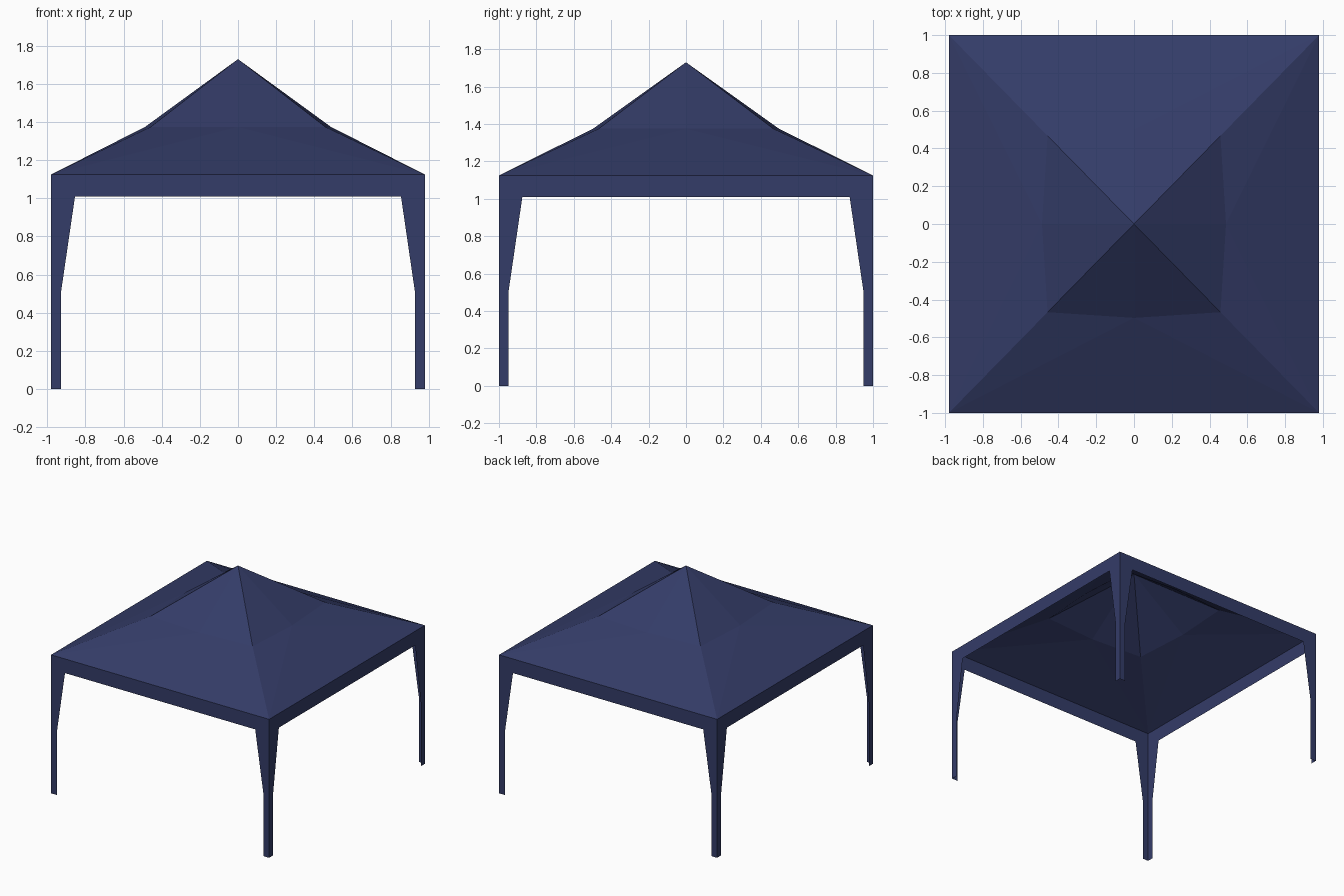
import bpy

if "Cube" in bpy.data.objects:
    bpy.data.objects.remove(bpy.data.objects["Cube"])

HX, HY = 0.98, 1.0                      # half sizes of the canopy
Z_KNEE, Z_VAL, Z_EAVE, Z_BEND, Z_PEAK = 0.51, 1.01, 1.125, 1.375, 1.73

navy = bpy.data.materials.new("navy fabric")
navy.diffuse_color = (0.034, 0.045, 0.138, 1)
navy.use_nodes = True
navy.node_tree.nodes["Principled BSDF"].inputs["Base Color"].default_value = navy.diffuse_color


def make(name, faces):
    """Flat mesh object from a list of faces, each a list of points."""
    verts, index, polys = [], {}, []
    for face in faces:
        poly = []
        for p in face:
            key = tuple(round(c, 4) for c in p)
            if key not in index:
                index[key] = len(verts)
                verts.append(key)
            poly.append(index[key])
        polys.append(poly)
    me = bpy.data.meshes.new(name)
    me.from_pydata(verts, [], polys)
    me.materials.append(navy)
    ob = bpy.data.objects.new(name, me)
    bpy.context.collection.objects.link(ob)
    return ob


def side(k, u, z, out=1.0):
    """Point on side k (front, right, back, left); u runs -1..1 anticlockwise."""
    x, y = [(u, -out), (out, u), (-u, out), (-out, -u)][k]
    return (x * HX, y * HY, z)


roof, valance, legs = [], [], []
for k in range(4):
    half = HX if k % 2 == 0 else HY
    # roof: steep top, shallower skirt, bend slightly bowed at mid-side
    peak = (0, 0, Z_PEAK)
    a, b = side(k, -0.467, Z_BEND, 0.467), side(k, 0.467, Z_BEND, 0.467)
    mid = side(k, 0, Z_BEND, 0.497)
    ea, eb = side(k, -1, Z_EAVE), side(k, 1, Z_EAVE)
    roof += [[a, mid, peak], [mid, b, peak],
             [ea, mid, a], [ea, eb, mid], [eb, b, mid]]
    # hanging valance
    valance.append([side(k, -1, Z_VAL), side(k, 1, Z_VAL), eb, ea])
    # tapered leg panels, two per corner forming an L
    w, wt = 1 - 0.052 / half, 1 - 0.125 / half
    for s in (-1, 1):
        leg = [side(k, s, 0), side(k, s, Z_VAL), side(k, s * wt, Z_VAL),
               side(k, s * w, Z_KNEE), side(k, s * w, 0)]
        legs.append(leg[::-1] if s < 0 else leg)
        if s < 0:
            legs[-1] = leg[::-1]

make("roof", roof)
make("valance", valance)
# keep every leg panel facing outward
for i, f in enumerate(legs):
    cx, cy = (sum(p[j] for p in f) / len(f) for j in (0, 1))
    (x0, y0, z0), (x1, y1, z1), (x2, y2, z2) = f[:3]
    nx = (y1 - y0) * (z2 - z0) - (z1 - z0) * (y2 - y0)
    ny = (z1 - z0) * (x2 - x0) - (x1 - x0) * (z2 - z0)
    if nx * cx + ny * cy < 0:
        legs[i] = f[::-1]
make("legs", legs)
